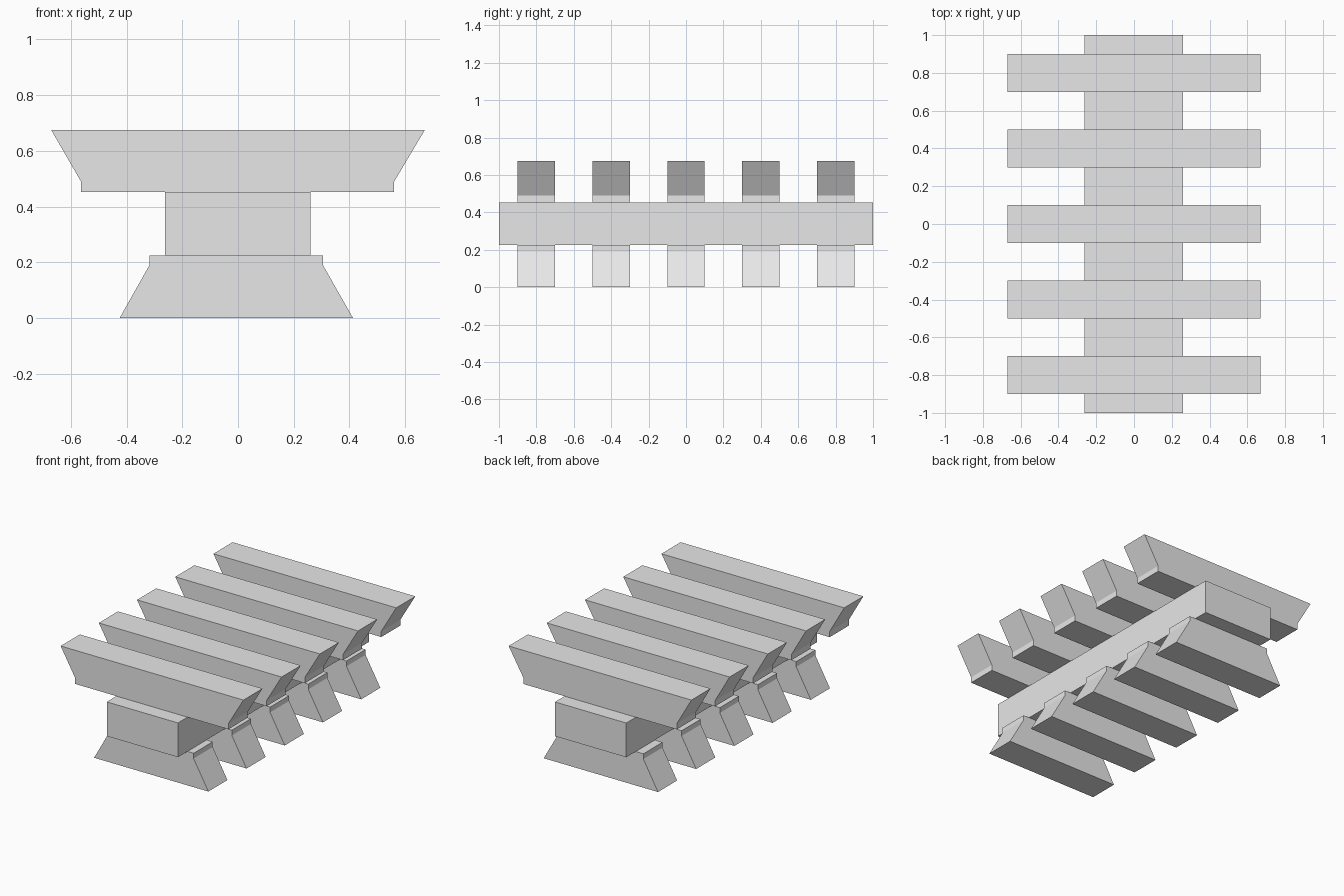
import bpy

cube = bpy.data.objects.get("Cube")
if cube:
    bpy.data.objects.remove(cube, do_unlink=True)

# Plain light grey used on every part
GREY = (0.8, 0.8, 0.8, 1)
grey = bpy.data.materials.new("light_grey")
grey.use_nodes = True
grey.diffuse_color = GREY
grey.node_tree.nodes["Principled BSDF"].inputs["Base Color"].default_value = GREY


def extrude_profile(name, profile, y, depth):
    """Solid with an (x, z) outline, extruded along y and centred on y."""
    n = len(profile)
    verts = [(x, y + side * depth / 2, z) for side in (-1, 1) for x, z in profile]
    faces = [tuple(range(n)), tuple(reversed(range(n, 2 * n)))]
    faces += [(i, i + n, (i + 1) % n + n, (i + 1) % n) for i in range(n)]
    mesh = bpy.data.meshes.new(name)
    mesh.from_pydata(verts, [], faces)
    mesh.materials.append(grey)
    obj = bpy.data.objects.new(name, mesh)
    bpy.context.collection.objects.link(obj)
    return obj


# Outlines run counter-clockwise as seen from the front
BEAM = [(-0.262, 0.225), (0.26, 0.225), (0.26, 0.452), (-0.262, 0.452)]
FOOT = [(-0.425, 0), (0.413, 0), (0.305, 0.19), (0.305, 0.225),
        (-0.318, 0.225), (-0.318, 0.19)]
SLAT = [(-0.563, 0.452), (0.56, 0.452), (0.56, 0.49), (0.67, 0.675),
        (-0.67, 0.675), (-0.563, 0.49)]

# Long central beam
extrude_profile("central_beam", BEAM, 0, 2)

# Five flared slats above the beam, each with a splayed foot below
for i in range(5):
    y = (i - 2) * 0.4
    extrude_profile(f"top_slat_{i + 1}", SLAT, y, 0.2)
    extrude_profile(f"foot_block_{i + 1}", FOOT, y, 0.2)
